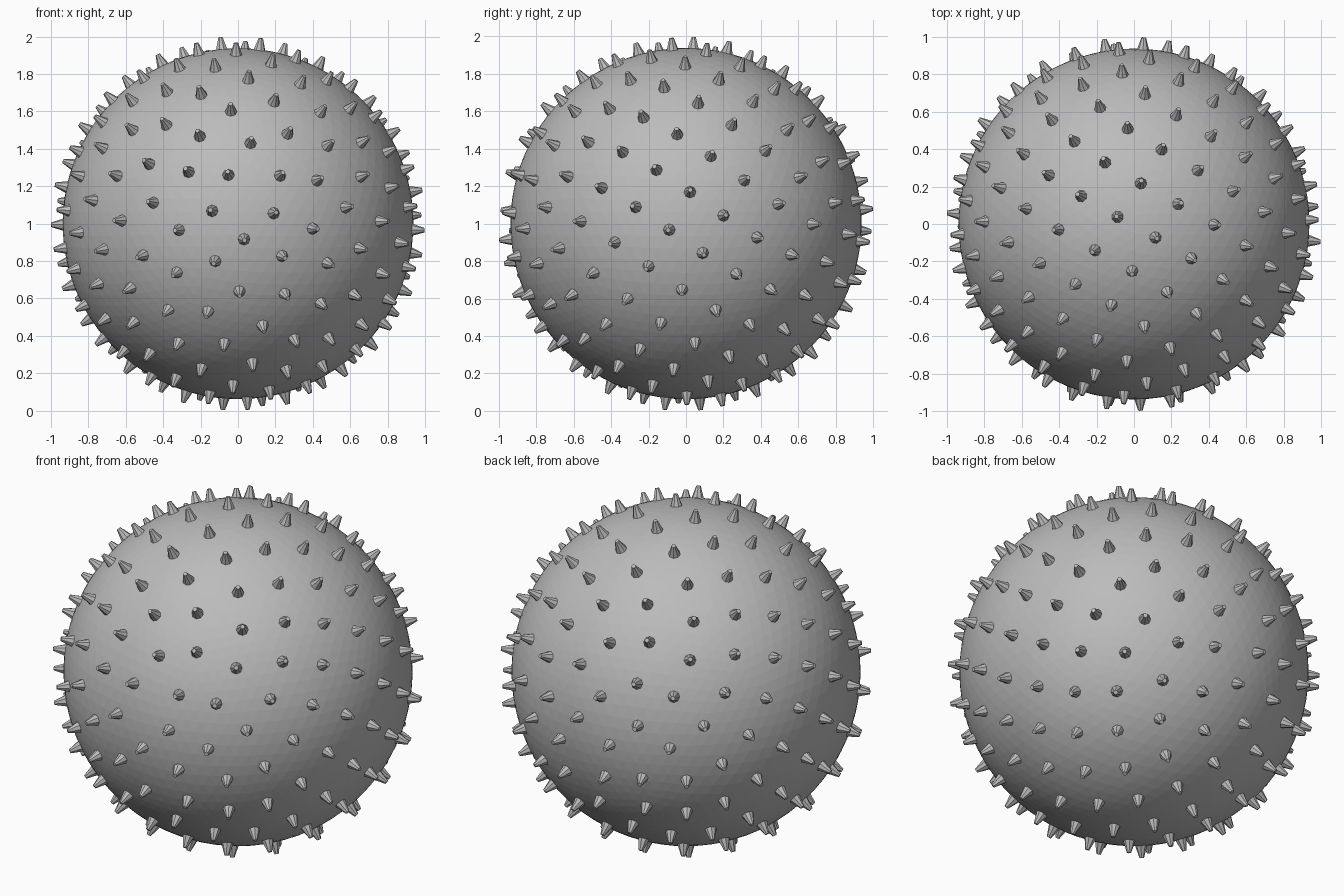
import bpy, bmesh, math
from mathutils import Vector, Matrix

cube = bpy.data.objects.get("Cube")
if cube:
    bpy.data.objects.remove(cube, do_unlink=True)

BODY_RADIUS = 0.938
SPIKE_COUNT = 220
SPIKE_BASE, SPIKE_TIP = 0.036, 0.012
SPIKE_START, SPIKE_END = 0.925, 1.002
GOLDEN_ANGLE = math.pi * (3 - math.sqrt(5))


def make_material(name, colour):
    mat = bpy.data.materials.new(name)
    mat.use_nodes = True
    mat.diffuse_color = colour
    mat.node_tree.nodes["Principled BSDF"].inputs["Base Color"].default_value = colour
    return mat


def add_object(name, bm, mat):
    mesh = bpy.data.meshes.new(name)
    bm.to_mesh(mesh)
    bm.free()
    mesh.materials.append(mat)
    obj = bpy.data.objects.new(name, mesh)
    obj.location.z = 1
    bpy.context.collection.objects.link(obj)
    return obj


grey = make_material("plain grey", (0.5, 0.5, 0.5, 1))

# Round faceted body
bm = bmesh.new()
bmesh.ops.create_icosphere(bm, subdivisions=5, radius=BODY_RADIUS)
add_object("ball_body", bm, grey)

# Blunt spikes in an even spiral that runs from the front to the back
bm = bmesh.new()
for i in range(SPIKE_COUNT):
    step = i + 0.5
    y = 2 * step / SPIKE_COUNT - 1
    ring = math.sqrt(1 - y * y)
    angle = -GOLDEN_ANGLE * step
    direction = Vector((ring * math.cos(angle), y, ring * math.sin(angle)))
    turn = direction.to_track_quat("Z", "Y").to_matrix().to_4x4()
    middle = Matrix.Translation(direction * (SPIKE_START + SPIKE_END) / 2)
    bmesh.ops.create_cone(bm, cap_ends=True, segments=8,
                          radius1=SPIKE_BASE, radius2=SPIKE_TIP,
                          depth=SPIKE_END - SPIKE_START, matrix=middle @ turn)
add_object("spikes", bm, grey)
